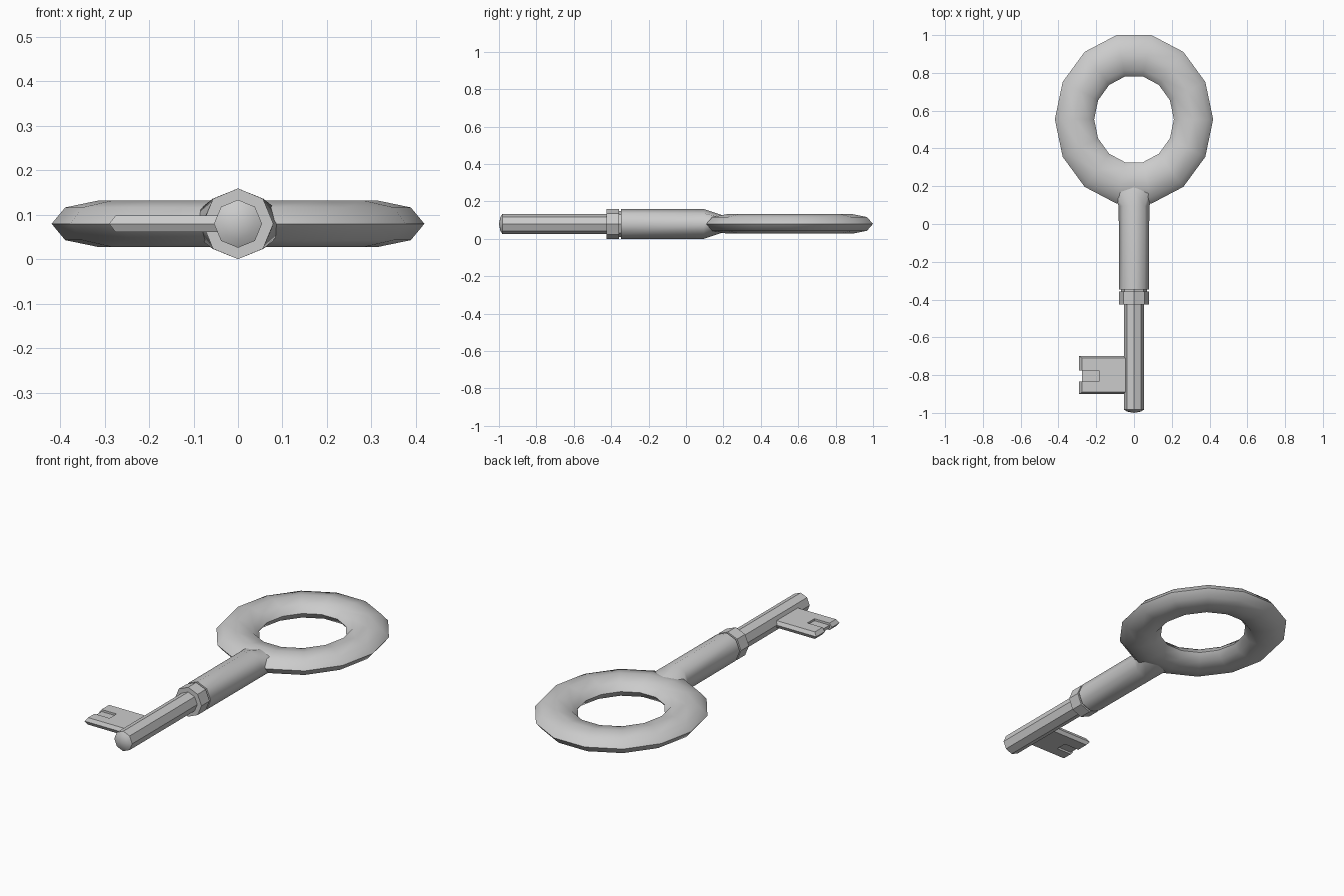
import bpy, bmesh
from math import cos, sin, pi, radians

if "Cube" in bpy.data.objects:
    bpy.data.objects.remove(bpy.data.objects["Cube"])

ZC = 0.0795          # height of the key's centre plane
SIDES = 8


def make(name, bm, angle):
    bmesh.ops.recalc_face_normals(bm, faces=bm.faces)
    mesh = bpy.data.meshes.new(name)
    bm.to_mesh(mesh)
    bm.free()
    mesh.shade_smooth()
    mesh.set_sharp_from_angle(angle=radians(angle))
    obj = bpy.data.objects.new(name, mesh)
    bpy.context.collection.objects.link(obj)
    return obj


def bridge(bm, a, b):
    n = len(a)
    for i in range(n):
        j = (i + 1) % n
        bm.faces.new((a[i], a[j], b[j], b[i]))


def loft(name, sections, angle, tip=None):
    """Octagonal sections (y, half width, half height) joined along y."""
    bm = bmesh.new()
    rings = []
    for y, rx, rz in sections:
        rings.append([bm.verts.new((rx * cos(2 * pi * k / SIDES), y,
                                    ZC + rz * sin(2 * pi * k / SIDES)))
                      for k in range(SIDES)])
    for a, b in zip(rings, rings[1:]):
        bridge(bm, a, b)
    if tip is None:
        bm.faces.new(rings[0])
    else:
        point = bm.verts.new((0, tip, ZC))
        for i in range(SIDES):
            bm.faces.new((rings[0][i], rings[0][(i + 1) % SIDES], point))
    bm.faces.new(rings[-1])
    return make(name, bm, angle)


# Oval bow: 14 segments, octagonal flattened tube
bm = bmesh.new()
loops = []
for i in range(14):
    a = 2 * pi * i / 14
    loop = []
    for k in range(SIDES):
        t = 2 * pi * k / SIDES
        rx = 0.315 + 0.104 * cos(t)
        ry = 0.345 + 0.112 * cos(t)
        loop.append(bm.verts.new((rx * cos(a), 0.554 + ry * sin(a),
                                  ZC + 0.052 * sin(t))))
    loops.append(loop)
for i in range(14):
    bridge(bm, loops[i], loops[(i + 1) % 14])
make("bow", bm, 60)

# Thick shaft flaring and flattening into the bow
loft("shaft", [(-0.347, 0.0795, 0.0795), (0.095, 0.081, 0.0795),
               (0.185, 0.118, 0.05), (0.25, 0.1, 0.03)], 60)

# Groove core and collar
loft("groove", [(-0.36, 0.07, 0.07), (-0.34, 0.07, 0.07)], 40)
loft("collar", [(-0.426, 0.0795, 0.0795), (-0.357, 0.0795, 0.0795)], 40)

# Thin rod with domed tip
loft("rod", [(-0.993, 0.036, 0.036), (-0.982, 0.054, 0.054),
             (-0.40, 0.054, 0.054)], 42, tip=-1.0)

# Notched bit with edges chamfered to the centre plane
flat = [(-0.03, -0.71), (-0.275, -0.71), (-0.275, -0.775), (-0.185, -0.775),
        (-0.185, -0.835), (-0.275, -0.835), (-0.275, -0.89), (-0.03, -0.89)]
edge = [(-0.03, -0.70), (-0.29, -0.70), (-0.29, -0.775), (-0.185, -0.775),
        (-0.185, -0.835), (-0.29, -0.835), (-0.29, -0.90), (-0.03, -0.90)]
bm = bmesh.new()
top, mid, low = [[bm.verts.new((x, y, ZC + z)) for x, y in pts]
                 for pts, z in ((flat, 0.019), (edge, 0), (flat, -0.019))]
bridge(bm, top, mid)
bridge(bm, mid, low)
bm.faces.new(top)
bm.faces.new(low)
make("bit", bm, 30)

# Thin web left in the notch
bm = bmesh.new()
bmesh.ops.create_cube(bm, size=1)
for v in bm.verts:
    v.co = (-0.2275 + 0.095 * v.co.x, -0.805 + 0.064 * v.co.y,
            ZC + 0.016 * v.co.z)
make("bit_web", bm, 30)
